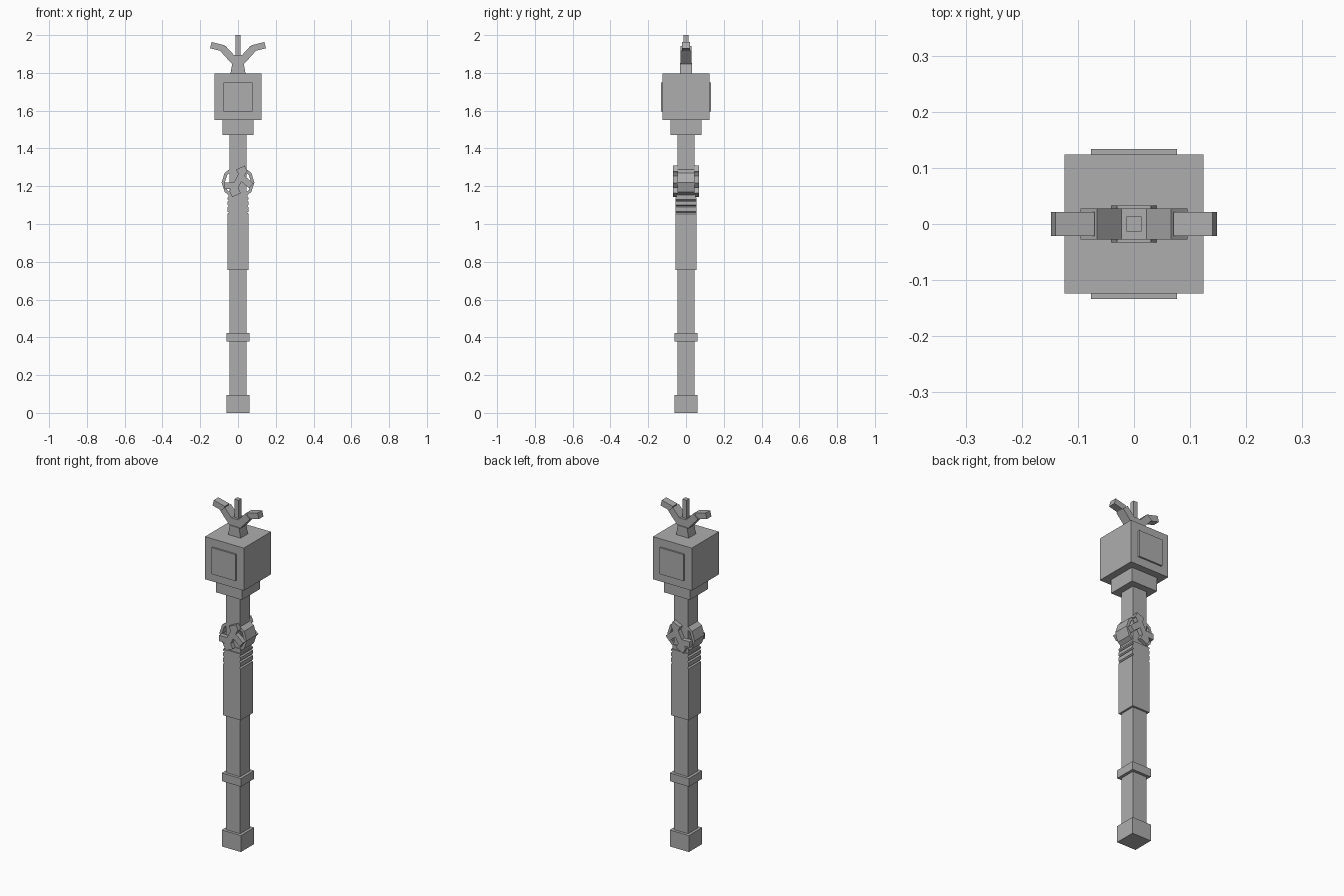
import bpy, bmesh, math
from mathutils import Matrix, Vector

cube = bpy.data.objects.get("Cube")
if cube:
    bpy.data.objects.remove(cube, do_unlink=True)

GREY = (0.42, 0.42, 0.42, 1)
stone = bpy.data.materials.new("plain grey")
stone.use_nodes = True
stone.diffuse_color = GREY
stone.node_tree.nodes["Principled BSDF"].inputs["Base Color"].default_value = GREY


def finish(name, bm):
    bmesh.ops.recalc_face_normals(bm, faces=bm.faces)
    mesh = bpy.data.meshes.new(name)
    bm.to_mesh(mesh)
    bm.free()
    mesh.materials.append(stone)
    obj = bpy.data.objects.new(name, mesh)
    bpy.context.scene.collection.objects.link(obj)
    return obj


def box(name, center, size, tilt=0):
    """Box tilted about the y axis; positive tilt lifts the +x end."""
    bm = bmesh.new()
    turn = Matrix.Rotation(-math.radians(tilt), 4, 'Y')
    bmesh.ops.create_cube(bm, size=1, matrix=Matrix.Translation(center) @ turn
                          @ Matrix.Diagonal((*size, 1)))
    return finish(name, bm)


def block(name, half, low, high):
    """Square upright block around the centre line."""
    return box(name, (0, 0, (low + high) / 2), (2 * half, 2 * half, high - low))


def extrude(name, outline, half_y):
    """Outline in x and z, extruded symmetrically along y."""
    bm = bmesh.new()
    face = bm.faces.new([bm.verts.new((x, -half_y, z)) for x, z in outline])
    grown = bmesh.ops.extrude_face_region(bm, geom=[face])["geom"]
    moved = [v for v in grown if isinstance(v, bmesh.types.BMVert)]
    bmesh.ops.translate(bm, verts=moved, vec=(0, 2 * half_y, 0))
    return finish(name, bm)


def mirrored(right_half):
    """Close an outline across x = 0."""
    return right_half + [(-x, z) for x, z in reversed(right_half)]


# Square shaft with its fittings
block("shaft", 0.045, 0.05, 1.5)
block("base_cap", 0.061, 0, 0.095)
block("lower_band", 0.061, 0.377, 0.424)
block("head_collar", 0.083, 1.47, 1.55)
block("head", 0.124, 1.55, 1.796)
for side, y in (("front", -0.124), ("back", 0.124)):
    box(side + "_head_panel", (0, y, 1.673), (0.153, 0.019, 0.153))

# Grip, with notches cut into its two sides near the top
grip = [(0.056, 0.757)]
for z in (1.06, 1.095, 1.125):
    grip += [(0.056, z - 0.006), (0.048, z), (0.056, z + 0.006)]
grip.append((0.056, 1.14))
extrude("grip", mirrored(grip), 0.056)
block("grip_neck", 0.05, 1.13, 1.165)

# Faceted ring around the shaft
RING_Z, SIDES = 1.22, 10
bm = bmesh.new()
rows = []
for i in range(SIDES):
    a = math.tau * i / SIDES
    rows.append([bm.verts.new((r * math.cos(a), y, RING_Z + r * math.sin(a)))
                 for r, y in ((0.087, -0.045), (0.087, 0.045),
                              (0.07, 0.045), (0.07, -0.045))])
for i, row in enumerate(rows):
    after = rows[(i + 1) % SIDES]
    for k in range(4):
        n = (k + 1) % 4
        bm.faces.new((row[k], row[n], after[n], after[k]))
finish("shaft_ring", bm)

# Swirl ornament on both faces of the shaft
for side, y in (("front", -0.056), ("back", 0.056)):
    for part, x, z, length, tilt in (("diagonal", 0, 1.225, 0.14, 63),
                                     ("upper_hook", 0.02, 1.283, 0.05, 25),
                                     ("lower_hook", -0.015, 1.168, 0.05, 25),
                                     ("left_arm", -0.042, 1.203, 0.06, 0),
                                     ("right_arm", 0.047, 1.222, 0.06, -40)):
        box(f"{side}_swirl_{part}", (x, y, z), (length, 0.028, 0.034), tilt)

# Forked crown
extrude("crown_stem", mirrored([(0.041, 1.79), (0.03, 1.852)]), 0.033)
extrude("crown_fork", mirrored([(0.03, 1.845), (0.095, 1.917),
                                (0.066, 1.943), (0.022, 1.895)]), 0.028)
box("crown_spike", (0, 0, 1.94), (0.027, 0.027, 0.12))
for side, s in (("left", 1), ("right", -1)):
    box(side + "_crown_tip", (s * 0.109, 0, 1.938), (0.072, 0.042, 0.034), s * 14)
